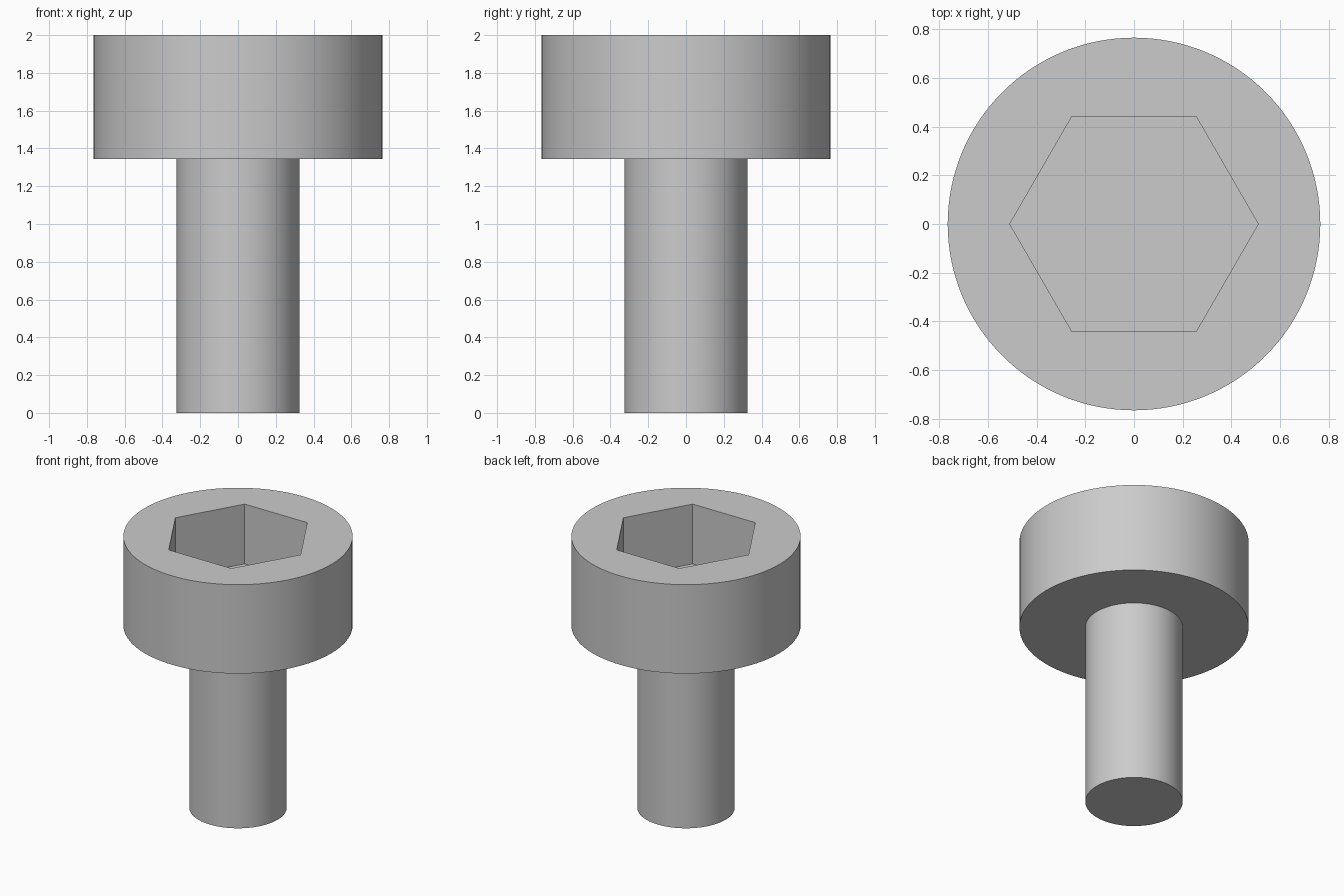
import bpy
import bmesh
from math import cos, sin, tau, radians

SEGMENTS = 128
HEAD_RADIUS, SHAFT_RADIUS = 0.765, 0.325
HEAD_BASE, TOP = 1.345, 2.0
SOCKET_RADIUS, SOCKET_DEPTH = 0.51, 0.44

cube = bpy.data.objects.get("Cube")
if cube:
    bpy.data.objects.remove(cube, do_unlink=True)


def stacked_solid(name, sides, profile):
    """Closed solid from rings of (radius, height), bottom to top."""
    bm = bmesh.new()
    rings = [[bm.verts.new((r * cos(tau * i / sides), r * sin(tau * i / sides), z))
              for i in range(sides)] for r, z in profile]
    for low, high in zip(rings, rings[1:]):
        for i in range(sides):
            j = (i + 1) % sides
            bm.faces.new((low[i], low[j], high[j], high[i]))
    bm.faces.new(rings[0][::-1])
    bm.faces.new(rings[-1])
    mesh = bpy.data.meshes.new(name)
    bm.to_mesh(mesh)
    bm.free()
    obj = bpy.data.objects.new(name, mesh)
    bpy.context.collection.objects.link(obj)
    return obj


steel = bpy.data.materials.new("steel grey")
steel.use_nodes = True
colour = (0.6, 0.6, 0.6, 1)
steel.diffuse_color = colour
steel.node_tree.nodes["Principled BSDF"].inputs["Base Color"].default_value = colour

# Shaft and head as one turned body
bolt = stacked_solid("bolt_body", SEGMENTS, [
    (SHAFT_RADIUS, 0), (SHAFT_RADIUS, HEAD_BASE),
    (HEAD_RADIUS, HEAD_BASE), (HEAD_RADIUS, TOP)])
bolt.data.materials.append(steel)

# Hexagonal socket cut into the head
cutter = stacked_solid("socket_cutter", 6, [
    (SOCKET_RADIUS, TOP - SOCKET_DEPTH), (SOCKET_RADIUS, TOP + 0.2)])
cutter.data.materials.append(steel)
cutter.hide_render = True
cut = bolt.modifiers.new("socket", 'BOOLEAN')
cut.operation = 'DIFFERENCE'
cut.solver = 'EXACT'
cut.object = cutter

bpy.ops.object.select_all(action='DESELECT')
bolt.select_set(True)
bpy.context.view_layer.objects.active = bolt
bpy.ops.object.modifier_apply(modifier=cut.name)
bpy.data.objects.remove(cutter, do_unlink=True)

# Smooth round walls, crisp rims
bpy.ops.object.shade_smooth_by_angle(angle=radians(30))
